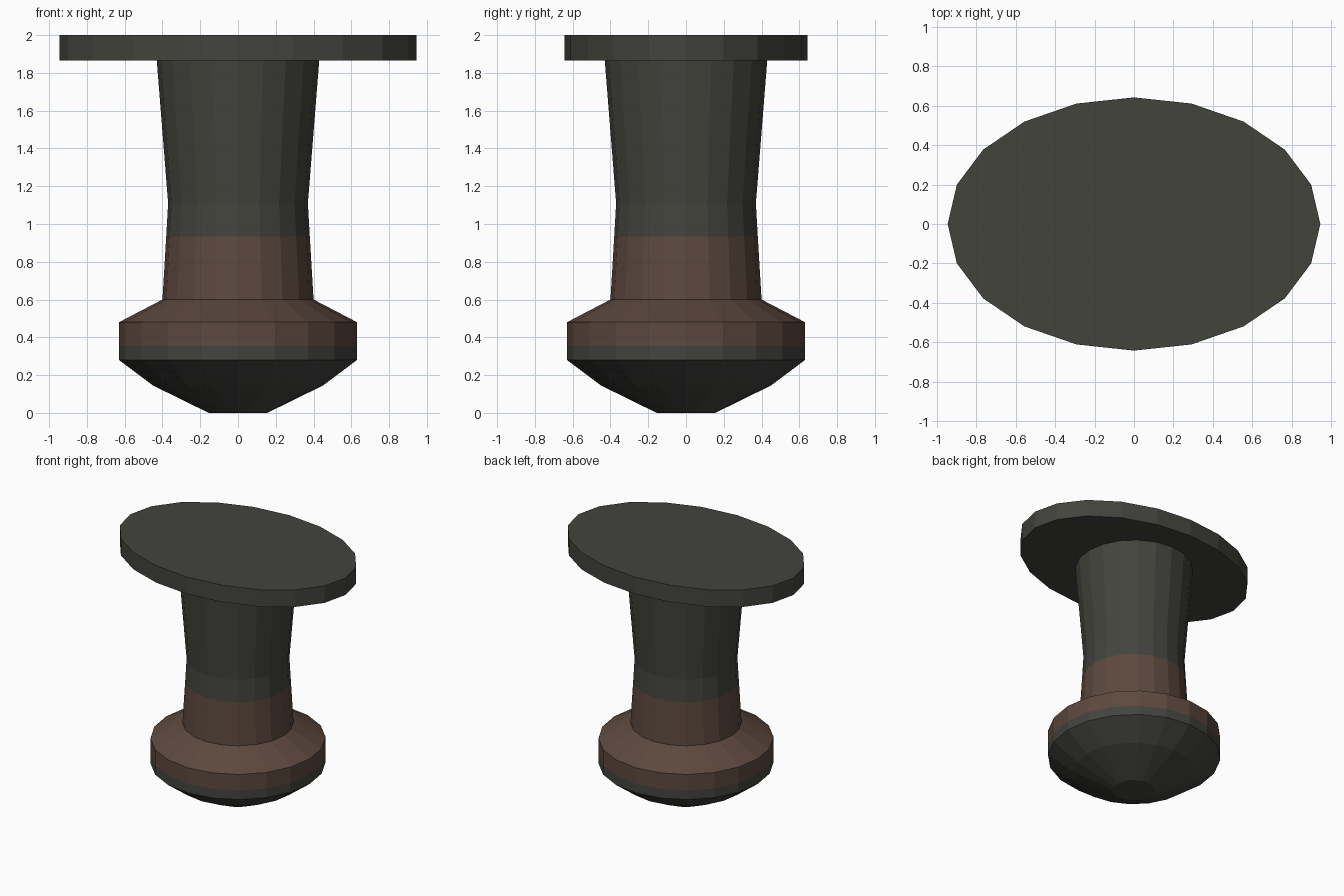
import bpy
import bmesh
from math import cos, sin, tau

SIDES = 20

cube = bpy.data.objects.get("Cube")
if cube:
    bpy.data.objects.remove(cube, do_unlink=True)


def make_material(name, color):
    mat = bpy.data.materials.new(name)
    mat.use_nodes = True
    mat.diffuse_color = (*color, 1)
    mat.node_tree.nodes["Principled BSDF"].inputs["Base Color"].default_value = (*color, 1)
    return mat


charcoal = make_material("charcoal", (0.056, 0.057, 0.047))
brown = make_material("brown", (0.108, 0.066, 0.048))


def lathe(name, rings, caps=(True, True)):
    """Loft 20-sided rings given as (x radius, y radius, height)."""
    bm = bmesh.new()
    loops = []
    for rx, ry, z in rings:
        loops.append([bm.verts.new((rx * cos(tau * i / SIDES), ry * sin(tau * i / SIDES), z))
                      for i in range(SIDES)])
    for low, high in zip(loops, loops[1:]):
        for i in range(SIDES):
            j = (i + 1) % SIDES
            bm.faces.new((low[i], low[j], high[j], high[i]))
    if caps[0]:
        bm.faces.new(loops[0][::-1])
    if caps[1]:
        bm.faces.new(loops[-1])
    mesh = bpy.data.meshes.new(name)
    bm.to_mesh(mesh)
    bm.free()
    obj = bpy.data.objects.new(name, mesh)
    bpy.context.collection.objects.link(obj)
    mesh.materials.append(charcoal)
    mesh.materials.append(brown)
    return obj


def paint_band(obj, low, high):
    for face in obj.data.polygons:
        face.material_index = int(low < face.center.z < high)


# Bulbous foot: tapered underside, straight rim and sloping shoulder
foot_profile = [(0.155, 0), (0.45, 0.145), (0.63, 0.28), (0.63, 0.353), (0.63, 0.48), (0.40, 0.60)]
foot = lathe("foot", [(r, r, z) for r, z in foot_profile], caps=(True, False))
paint_band(foot, 0.353, 0.61)

# Waisted stem with a brown lower band
stem_profile = [(0.40, 0.60), (0.38, 0.935), (0.37, 1.11), (0.43, 1.865)]
stem = lathe("stem", [(r, r, z) for r, z in stem_profile], caps=(False, False))
paint_band(stem, 0.59, 0.935)

# Oval top plate
lathe("top_plate", [(0.945, 0.642, 1.865), (0.945, 0.642, 2.0)])
